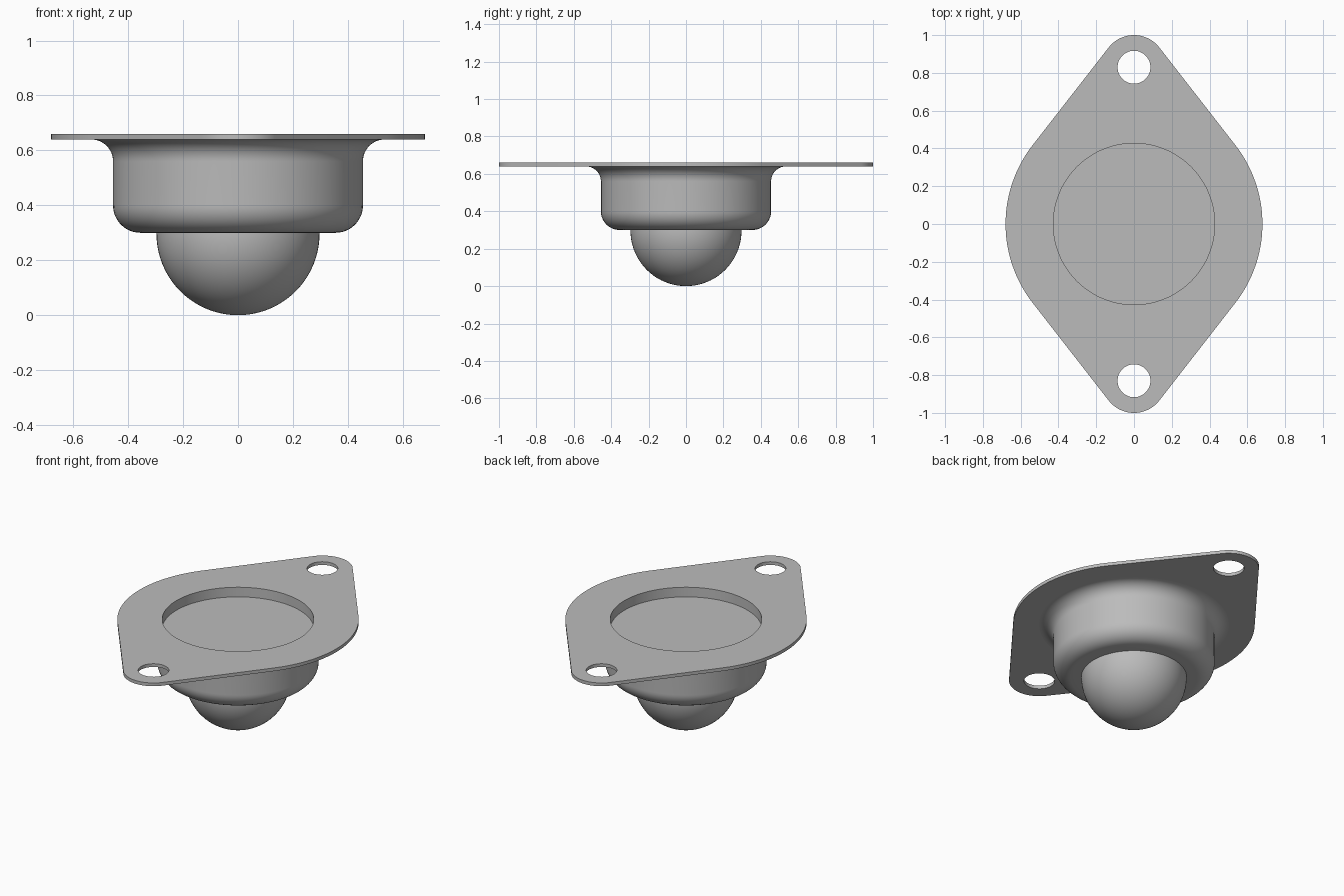
import bpy, bmesh
from math import sin, cos, pi, acos, radians

cube = bpy.data.objects.get("Cube")
if cube:
    bpy.data.objects.remove(cube)

SEGMENTS = 96
TOP, FLANGE_BOTTOM, CUP_BOTTOM = 0.66, 0.64, 0.30
CUP_R, RECESS_R, BALL_R = 0.455, 0.427, 0.297
WIDE_R, EAR_R, EAR_Y, HOLE_R = 0.68, 0.17, 0.83, 0.087

steel = bpy.data.materials.new("grey steel")
colour = (0.5, 0.5, 0.5, 1)
steel.diffuse_color = colour
steel.use_nodes = True
steel.node_tree.nodes["Principled BSDF"].inputs["Base Color"].default_value = colour


def arc(cx, cy, r, start, end, n):
    return [(cx + r * cos(start + (end - start) * i / n),
             cy + r * sin(start + (end - start) * i / n)) for i in range(n + 1)]


def finish(obj):
    obj.data.materials.clear()
    obj.data.materials.append(steel)
    bpy.ops.object.select_all(action='DESELECT')
    obj.select_set(True)
    bpy.context.view_layer.objects.active = obj
    bpy.ops.object.shade_smooth_by_angle(angle=radians(30))


def lathe(name, profile):
    """Revolve (radius, height) points about z; downward runs face outward."""
    bm = bmesh.new()
    rings = []
    for k in range(SEGMENTS):
        a = 2 * pi * k / SEGMENTS
        rings.append([bm.verts.new((r * cos(a), r * sin(a), z)) for r, z in profile])
    for k, ring in enumerate(rings):
        following = rings[(k + 1) % SEGMENTS]
        for i in range(len(profile) - 1):
            bm.faces.new((ring[i], ring[i + 1], following[i + 1], following[i]))
    bmesh.ops.remove_doubles(bm, verts=bm.verts, dist=1e-5)
    mesh = bpy.data.meshes.new(name)
    bm.to_mesh(mesh)
    bm.free()
    obj = bpy.data.objects.new(name, mesh)
    bpy.context.collection.objects.link(obj)
    finish(obj)


# Mounting flange: round centre joined by tangents to two ears, three holes
tilt = acos((WIDE_R - EAR_R) / EAR_Y)
side = pi / 2 - tilt
outline = (arc(0, 0, WIDE_R, -side, side, 40)
           + arc(0, EAR_Y, EAR_R, side, pi - side, 32)
           + arc(0, 0, WIDE_R, pi - side, pi + side, 40)
           + arc(0, -EAR_Y, EAR_R, pi + side, 2 * pi - side, 32))
loops = [outline, arc(0, 0, RECESS_R, 0, 2 * pi, SEGMENTS)[:-1]]
loops += [arc(0, y, HOLE_R, 0, 2 * pi, 48)[:-1] for y in (EAR_Y, -EAR_Y)]

curve = bpy.data.curves.new("flange", 'CURVE')
curve.dimensions = '2D'
curve.fill_mode = 'BOTH'
curve.extrude = (TOP - FLANGE_BOTTOM) / 2
for loop in loops:
    spline = curve.splines.new('POLY')
    spline.points.add(len(loop) - 1)
    for point, (x, y) in zip(spline.points, loop):
        point.co = (x, y, 0, 1)
    spline.use_cyclic_u = True
flange = bpy.data.objects.new("flange", curve)
flange.location.z = (TOP + FLANGE_BOTTOM) / 2
bpy.context.collection.objects.link(flange)
bpy.ops.object.select_all(action='DESELECT')
flange.select_set(True)
bpy.context.view_layer.objects.active = flange
bpy.ops.object.convert(target='MESH')
flange = bpy.context.view_layer.objects.active
bm = bmesh.new()
bm.from_mesh(flange.data)
bmesh.ops.remove_doubles(bm, verts=bm.verts, dist=1e-5)
bmesh.ops.recalc_face_normals(bm, faces=bm.faces)
bm.to_mesh(flange.data)
bm.free()
finish(flange)

# Cup: flared neck under the flange, straight wall, rounded bottom edge
flare, round_r = 0.08, 0.1
cup = arc(CUP_R + flare, FLANGE_BOTTOM - flare, flare, pi / 2, pi, 12)
cup += arc(CUP_R - round_r, CUP_BOTTOM + round_r, round_r, 0, -pi / 2, 14)
cup.append((BALL_R - 0.005, CUP_BOTTOM))
lathe("cup", cup)

# Cap plate closing the shallow recess on top
lathe("recess_cap", [(0, 0.6), (RECESS_R, 0.6), (RECESS_R, FLANGE_BOTTOM)])

# Ball
bpy.ops.mesh.primitive_uv_sphere_add(segments=64, ring_count=40, radius=BALL_R,
                                     location=(0, 0, BALL_R))
ball = bpy.context.object
ball.name = "ball"
finish(ball)
